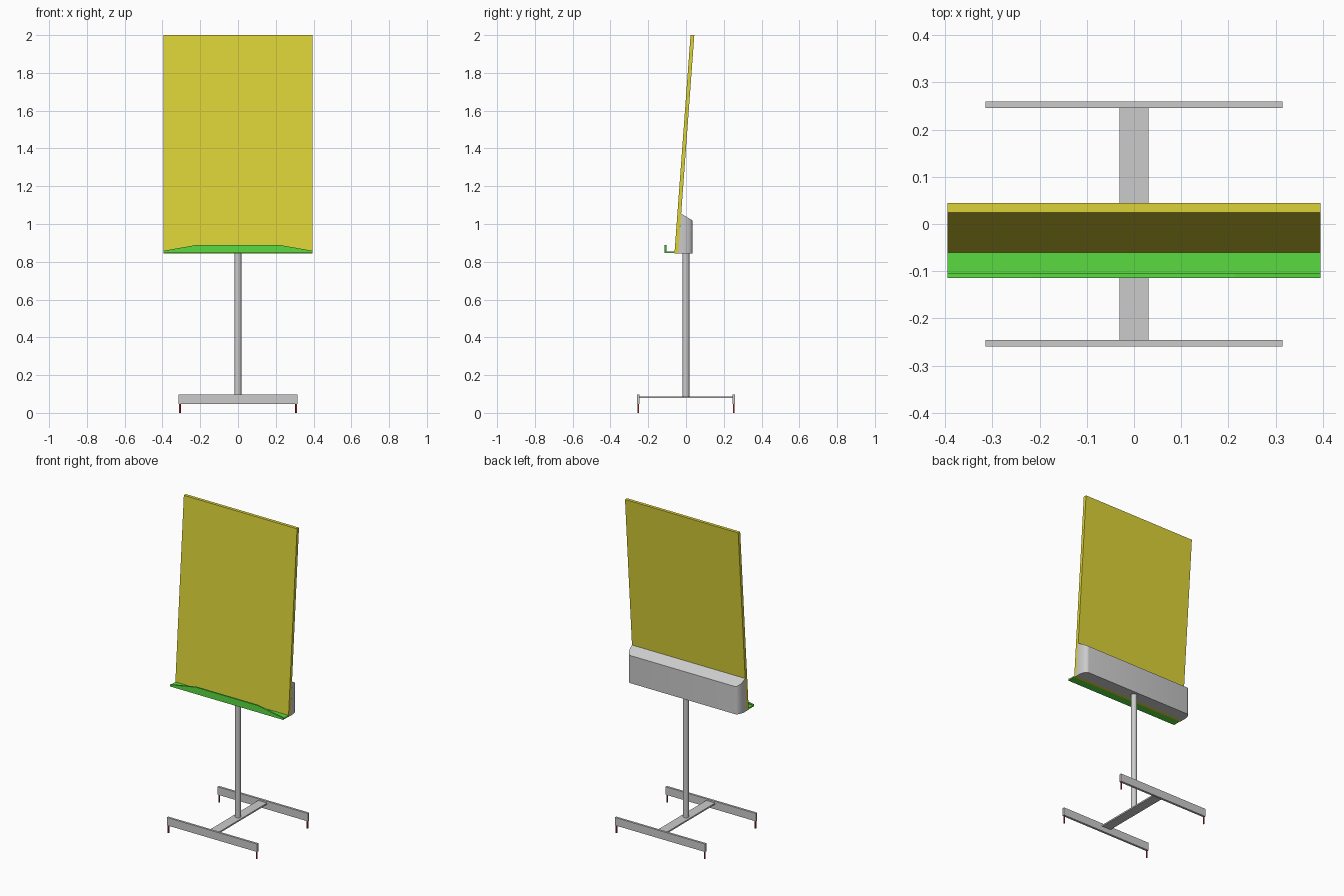
import bpy, bmesh, math
from mathutils import Vector

if "Cube" in bpy.data.objects:
    bpy.data.objects.remove(bpy.data.objects["Cube"])


def material(name, rgb):
    m = bpy.data.materials.new(name)
    m.diffuse_color = (*rgb, 1)
    m.use_nodes = True
    m.node_tree.nodes["Principled BSDF"].inputs["Base Color"].default_value = m.diffuse_color
    return m


YELLOW = material("yellow", (0.72, 0.65, 0.04))
GREEN = material("green", (0.10, 0.70, 0.05))
RED = material("dark_red", (0.40, 0.03, 0.03))


def finish(bm, name, mat=None, smooth=False):
    bmesh.ops.recalc_face_normals(bm, faces=bm.faces)
    me = bpy.data.meshes.new(name)
    bm.to_mesh(me)
    bm.free()
    ob = bpy.data.objects.new(name, me)
    bpy.context.collection.objects.link(ob)
    if mat:
        me.materials.append(mat)
    if smooth:
        bpy.ops.object.select_all(action='DESELECT')
        ob.select_set(True)
        bpy.context.view_layer.objects.active = ob
        bpy.ops.object.shade_smooth_by_angle(angle=math.radians(35))
    return ob


def prism(name, points, offset, mat=None):
    """Extrude a closed outline of 3D points along offset."""
    bm = bmesh.new()
    face = bm.faces.new([bm.verts.new(p) for p in points])
    ext = bmesh.ops.extrude_face_region(bm, geom=[face])
    verts = [g for g in ext["geom"] if isinstance(g, bmesh.types.BMVert)]
    bmesh.ops.translate(bm, verts=verts, vec=Vector(offset))
    return finish(bm, name, mat)


def box(name, x0, x1, y0, y1, z0, z1, mat=None):
    pts = [(x0, y0, z0), (x1, y0, z0), (x1, y1, z0), (x0, y1, z0)]
    return prism(name, pts, (0, 0, z1 - z0), mat)


def cylinder(name, x, y, z0, z1, r, sides, mat=None):
    bm = bmesh.new()
    bmesh.ops.create_cone(bm, cap_ends=True, segments=sides, radius1=r,
                          radius2=r, depth=z1 - z0)
    bmesh.ops.translate(bm, verts=bm.verts, vec=(x, y, (z0 + z1) / 2))
    return finish(bm, name, mat, smooth=True)


W = 0.395   # half width of the board

# leaning board
prism("board", [(-W, -0.061, 0.845), (-W, -0.041, 0.845),
                (-W, 0.044, 2.0), (-W, 0.024, 2.0)], (2 * W, 0, 0), YELLOW)

# pen tray and its lip with tapered ends
box("tray", -W, W, -0.114, -0.058, 0.847, 0.855, GREEN)
prism("tray_lip", [(-W, -0.114, 0.855), (W, -0.114, 0.855), (W, -0.114, 0.858),
                   (0.215, -0.114, 0.89), (-0.215, -0.114, 0.89),
                   (-W, -0.114, 0.858)], (0, 0.010, 0), GREEN)

# rear housing: rounded rear corners, sloping top, front follows the board
RX, RY, BACK = 0.03, 0.055, 0.034
arc = [(W - RX + RX * math.cos(a), BACK - RY + RY * math.sin(a))
       for a in (math.pi / 2 * i / 8 for i in range(9))]
plan = [(W, -0.041)] + arc
plan += [(-x, y) for x, y in reversed(plan)]
bm = bmesh.new()
low, high = [], []
for x, y in plan:
    low.append(bm.verts.new((x, y, 0.845)))
    yt = max(y, -0.0255)
    high.append(bm.verts.new((x, yt, 1.055 - (yt + 0.0255) * 0.6)))
bm.faces.new(low)
bm.faces.new(high)
n = len(plan)
for i in range(n):
    j = (i + 1) % n
    bm.faces.new((low[i], low[j], high[j], high[i]))
finish(bm, "rear_housing", smooth=True)

# stand
cylinder("pole", 0, 0, 0.085, 0.847, 0.018, 32)
box("base_crossbar", -0.031, 0.031, -0.248, 0.248, 0.079, 0.088)
for s, side in ((-1, "front"), (1, "rear")):
    box(side + "_base_bar", -0.315, 0.315, s * 0.253 - 0.007, s * 0.253 + 0.007,
        0.048, 0.098)
    for t, lr in ((-1, "left"), (1, "right")):
        cylinder(f"{side}_{lr}_foot", t * 0.308, s * 0.253, 0, 0.049, 0.005, 16, RED)
